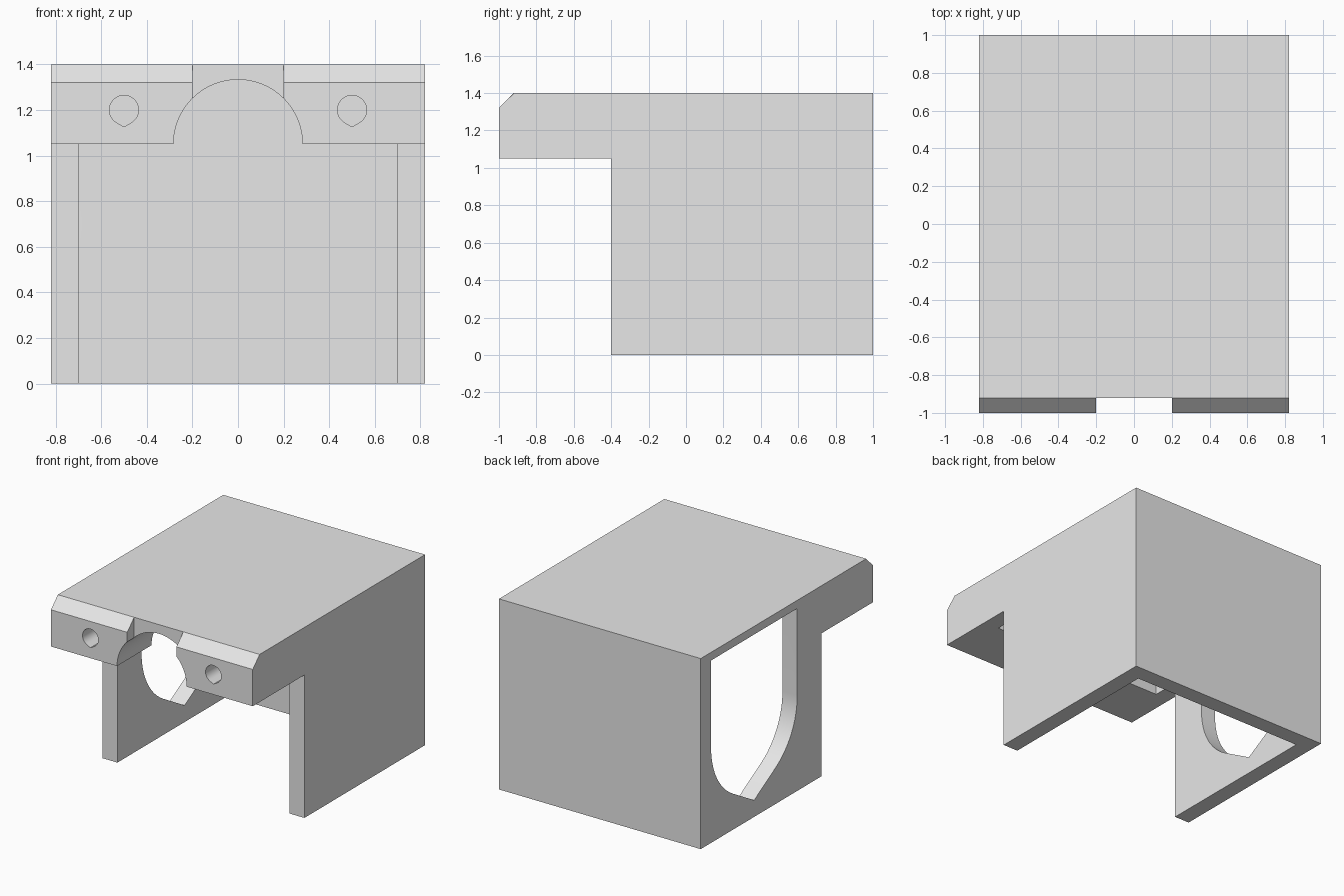
import bpy, bmesh, math

cube = bpy.data.objects.get("Cube")
if cube:
    bpy.data.objects.remove(cube, do_unlink=True)

grey = bpy.data.materials.new("light_grey")
grey.use_nodes = True
grey.diffuse_color = (0.8, 0.8, 0.8, 1)
grey.node_tree.nodes["Principled BSDF"].inputs["Base Color"].default_value = (0.8, 0.8, 0.8, 1)


def prism(name, profile, axis, start, end):
    """Extrude a profile along x (profile in y, z) or along y (profile in x, z)."""
    bm = bmesh.new()
    place = (lambda u, v: (start, u, v)) if axis == "x" else (lambda u, v: (u, start, v))
    face = bm.faces.new([bm.verts.new(place(u, v)) for u, v in profile])
    new = bmesh.ops.extrude_face_region(bm, geom=[face])["geom"]
    shift = (end - start, 0, 0) if axis == "x" else (0, end - start, 0)
    bmesh.ops.translate(bm, vec=shift, verts=[g for g in new if isinstance(g, bmesh.types.BMVert)])
    bmesh.ops.recalc_face_normals(bm, faces=bm.faces)
    mesh = bpy.data.meshes.new(name)
    bm.to_mesh(mesh)
    bm.free()
    obj = bpy.data.objects.new(name, mesh)
    mesh.materials.append(grey)
    bpy.context.collection.objects.link(obj)
    return obj


def rect(u0, u1, v0, v1):
    return [(u0, v0), (u1, v0), (u1, v1), (u0, v1)]


def arc(u, v, r, first, last, steps):
    angles = [math.radians(first + (last - first) * i / steps) for i in range(steps + 1)]
    return [(u + r * math.cos(a), v + r * math.sin(a)) for a in angles]


def teardrop(u, v, r, first, last, steps):
    """Arc either side of a shallow point at the bottom."""
    tip = (u, v - r / math.cos(math.radians(30)))
    return [tip] + arc(u, v, r, first, last, steps)


# Housing: side outline with a chamfered front overhang
housing = prism("housing", [(-0.4, 0), (1, 0), (1, 1.4), (-0.92, 1.4), (-1, 1.32),
                            (-1, 1.05), (-0.4, 1.05)], "x", -0.82, 0.82)

# Hollow interior, arched opening and front notch
cutters = [
    prism("interior", [(-0.6, -0.2), (0.88, -0.2), (0.88, 1.34), (-0.6, 1.34)], "x", -0.7, 0.7),
    prism("arch", arc(0, 1.05, 0.283, 0, 180, 32) + [(-0.283, 0.9), (0.283, 0.9)], "y", -1.2, -0.5),
    prism("notch", rect(-0.2, 0.2, 1.1, 1.6), "y", -1.2, -0.92),
]

# Screw holes through the front block
for x in (-0.5, 0.5):
    cutters.append(prism("screw_hole", teardrop(x, 1.2, 0.064, -60, 240, 30), "y", -1.2, -0.5))

# Large side opening: straight sides above a rounded, pointed bottom
cy, cz, r = 0.38, 0.7, 0.5
bottom = (arc(cy, cz, r, -60, 0, 12) + [(cy + r, 1.34), (cy - r, 1.34)]
          + arc(cy, cz, r, 180, 240, 12) + [(cy, cz - r / math.cos(math.radians(30)))])
cutters.append(prism("side_opening", bottom, "x", -1, -0.6))

bpy.context.view_layer.objects.active = housing
for cutter in cutters:
    mod = housing.modifiers.new(cutter.name, "BOOLEAN")
    mod.operation, mod.solver, mod.object = "DIFFERENCE", "EXACT", cutter
    bpy.ops.object.modifier_apply(modifier=mod.name)
    bpy.data.objects.remove(cutter, do_unlink=True)

bpy.ops.object.select_all(action="DESELECT")
housing.select_set(True)
bpy.ops.object.shade_smooth_by_angle(angle=math.radians(20))
